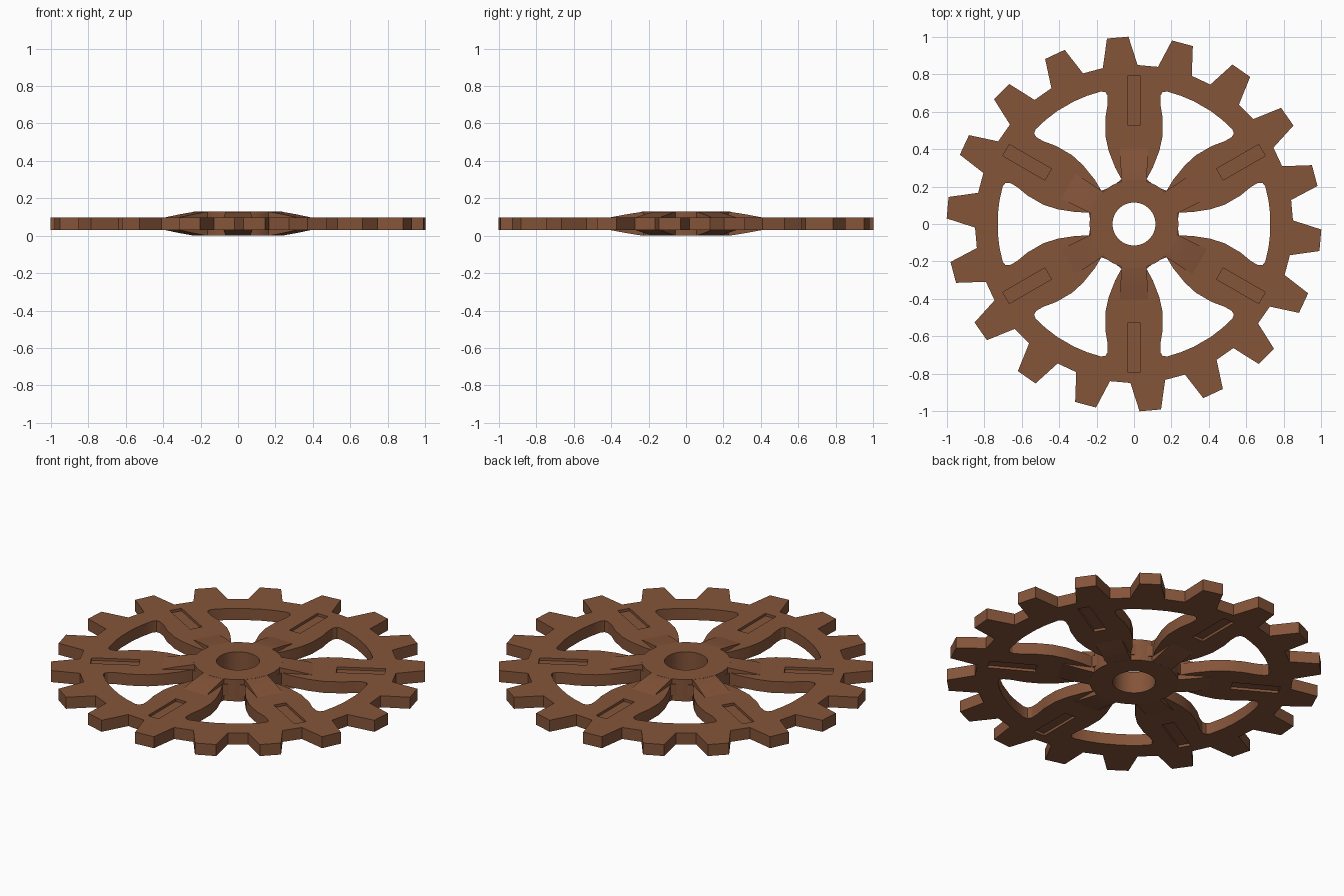
import bpy, bmesh, math
from mathutils import Matrix, Vector

if "Cube" in bpy.data.objects:
    bpy.data.objects.remove(bpy.data.objects["Cube"])

MID = 0.064          # height of the middle plane
RIM = 0.034          # half thickness of the toothed plate
HUB = 0.064          # half thickness of the hub

brown = bpy.data.materials.new("brown")
brown.diffuse_color = (0.235, 0.09, 0.042, 1)
brown.use_nodes = True
brown.node_tree.nodes["Principled BSDF"].inputs["Base Color"].default_value = brown.diffuse_color


def polar(r, deg):
    a = math.radians(deg)
    return Vector((r * math.cos(a), r * math.sin(a)))


def turned(points, deg):
    m = Matrix.Rotation(math.radians(deg), 2)
    return [m @ Vector(p) for p in points]


def circle(r, n):
    return [polar(r, 360 * i / n) for i in range(n)]


def finish(obj):
    obj.data.materials.clear()
    obj.data.materials.append(brown)
    bpy.ops.object.select_all(action='DESELECT')
    obj.select_set(True)
    bpy.context.view_layer.objects.active = obj
    bpy.ops.object.shade_smooth_by_angle(angle=math.radians(30))


def plate(name, loops, half):
    """Flat plate from an outline and holes, extruded both ways."""
    cu = bpy.data.curves.new(name, 'CURVE')
    cu.dimensions = '2D'
    cu.fill_mode = 'BOTH'
    cu.extrude = half
    for loop in loops:
        sp = cu.splines.new('POLY')
        sp.points.add(len(loop) - 1)
        for p, co in zip(sp.points, loop):
            p.co = (co[0], co[1], 0, 1)
        sp.use_cyclic_u = True
    obj = bpy.data.objects.new(name, cu)
    obj.location.z = MID
    bpy.context.collection.objects.link(obj)
    bpy.ops.object.select_all(action='DESELECT')
    obj.select_set(True)
    bpy.context.view_layer.objects.active = obj
    bpy.ops.object.convert(target='MESH')
    obj = bpy.context.view_layer.objects.active
    bm = bmesh.new()
    bm.from_mesh(obj.data)
    bmesh.ops.remove_doubles(bm, verts=bm.verts, dist=1e-5)
    bmesh.ops.recalc_face_normals(bm, faces=bm.faces)
    bm.to_mesh(obj.data)
    bm.free()
    finish(obj)
    return obj


# Outline with 18 tapered teeth
teeth = []
for i in range(18):
    c = 15 + 20 * i
    teeth += [polar(0.85, c - 6.3), polar(1.002, c - 3.3),
              polar(1.002, c + 3.3), polar(0.85, c + 6.3)]

# Window between two spokes: leaf-shaped spoke side, then rim arc, mirrored
side = [(0.24, 0.067), (0.30, 0.10), (0.39, 0.135), (0.47, 0.153), (0.57, 0.153),
        (0.64, 0.141), (0.685, 0.141), (0.705, 0.153)]
along, across = polar(1, 30), polar(1, -60)
half = [polar(0.235, 5)] + [along * u + across * w for u, w in side]
half += [polar(0.73, a) for a in (16, 10, 4)]
window = half + [Vector((p.x, -p.y)) for p in reversed(half)]

slot = [(0.53, -0.035), (0.79, -0.035), (0.79, 0.035), (0.53, 0.035)]
windows = [turned(window, 60 * i) for i in range(6)]
slots = [turned(slot, 30 + 60 * i) for i in range(6)]

plate("toothed_wheel", [teeth, circle(0.115, 36)] + windows + slots, RIM)

# Recessed floors inside the slots
plate("slot_floors", slots, RIM - 0.015)

# Thick hub with a round bore
plate("hub", [circle(0.238, 36), circle(0.115, 36)], HUB)

# Ridges that taper from the hub out along each spoke, top and bottom
bm = bmesh.new()
stations = [(0.20, 0.066, HUB - 0.0005), (0.235, 0.067, HUB - 0.0005), (0.32, 0.072, 0.05),
            (0.41, 0.077, RIM - 0.001)]
for i in range(6):
    rot = Matrix.Rotation(math.radians(30 + 60 * i), 3, 'Z')
    rings = [[bm.verts.new(rot @ Vector((r, sy * w, sz * h)))
              for sy, sz in ((-1, -1), (1, -1), (1, 1), (-1, 1))]
             for r, w, h in stations]
    for a, b in zip(rings, rings[1:]):
        for k in range(4):
            j = (k + 1) % 4
            bm.faces.new((a[k], a[j], b[j], b[k]))
    bm.faces.new(rings[0])
    bm.faces.new(rings[-1])
bmesh.ops.recalc_face_normals(bm, faces=bm.faces)
me = bpy.data.meshes.new("spoke_ridges")
bm.to_mesh(me)
bm.free()
ridges = bpy.data.objects.new("spoke_ridges", me)
ridges.location.z = MID
bpy.context.collection.objects.link(ridges)
finish(ridges)
